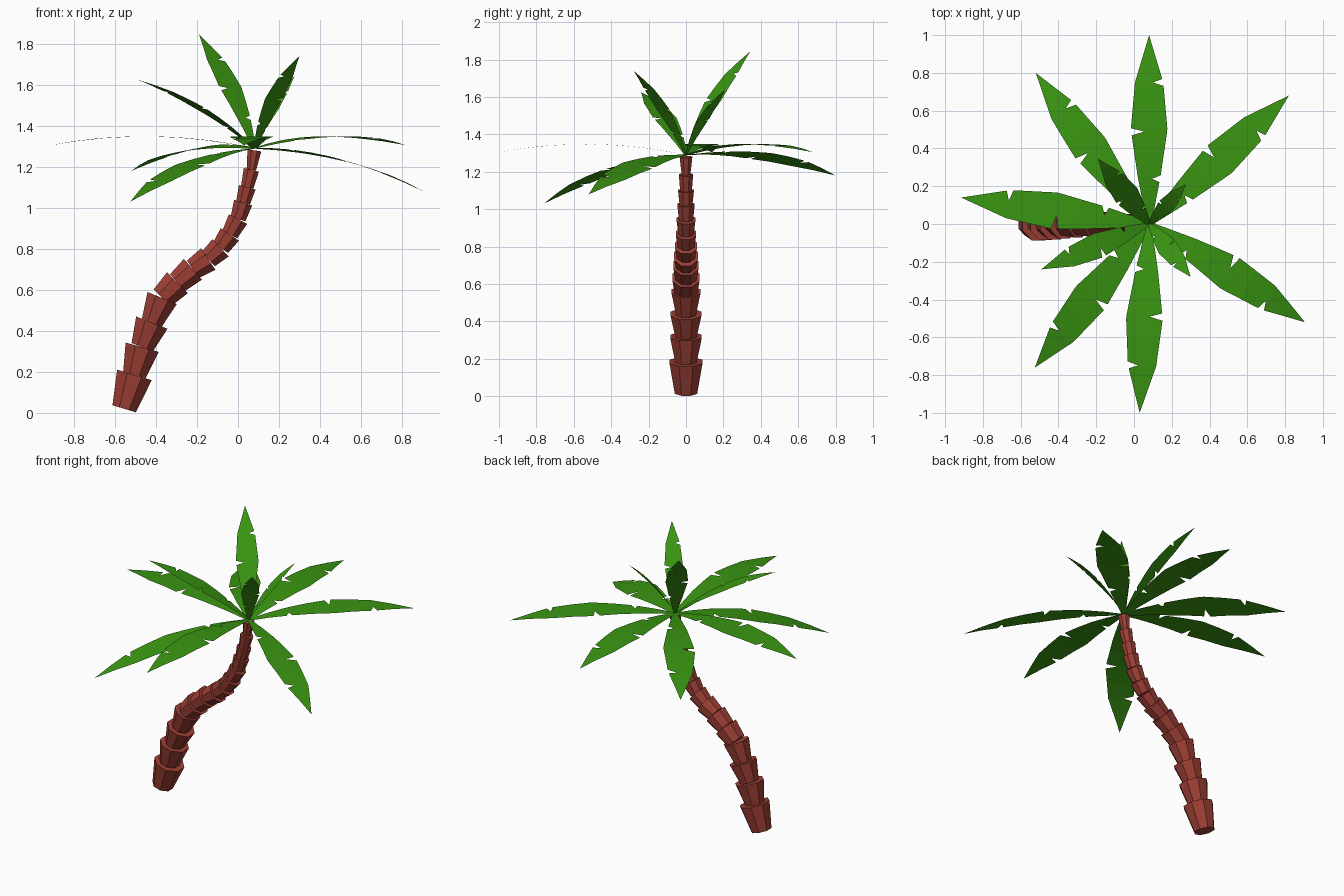
import bpy, bmesh, math
from mathutils import Vector

if "Cube" in bpy.data.objects:
    bpy.data.objects.remove(bpy.data.objects["Cube"])


def material(name, rgb):
    m = bpy.data.materials.new(name)
    m.diffuse_color = (*rgb, 1)
    m.use_nodes = True
    m.node_tree.nodes["Principled BSDF"].inputs["Base Color"].default_value = m.diffuse_color
    return m


def finish(bm, name, mat):
    me = bpy.data.meshes.new(name)
    bm.normal_update()
    bm.to_mesh(me)
    bm.free()
    ob = bpy.data.objects.new(name, me)
    bpy.context.collection.objects.link(ob)
    me.materials.append(mat)


bark = material("bark", (0.34, 0.05, 0.035))
green = material("leaf_green", (0.042, 0.305, 0.006))

# Trunk: stacked octagonal cups (x, z, top radius) following the bend
PATH = [(-0.555, 0.02, 0), (-0.505, 0.185, .088), (-0.467, 0.32, .084),
        (-0.42, 0.44, .082), (-0.37, 0.56, .077), (-0.295, 0.635, .072),
        (-0.22, 0.70, .067), (-0.145, 0.75, .063), (-0.085, 0.805, .058),
        (-0.04, 0.87, .054), (0, 0.945, .050), (0.025, 1.025, .046),
        (0.045, 1.10, .042), (0.065, 1.185, .038), (0.08, 1.28, .034)]
bm = bmesh.new()
for i, ((x0, z0, _), (x1, z1, r)) in enumerate(zip(PATH, PATH[1:])):
    a, b = Vector((x0, 0, z0)), Vector((x1, 0, z1))
    side = Vector((0, 1, 0)).cross((b - a).normalized())
    rings = []
    for p, rad in ((a, r * (0.82 if 4 <= i < 13 else 0.68)), (b, r)):
        ring = []
        for k in range(8):
            t = math.radians(22.5 + 45 * k)
            ring.append(bm.verts.new(p + rad / math.cos(math.pi / 8) *
                        (side * math.cos(t) + Vector((0, math.sin(t), 0)))))
        rings.append(ring)
    lo, hi = rings
    for k in range(8):
        n = (k + 1) % 8
        bm.faces.new((lo[k], lo[n], hi[n], hi[k]))
    bm.faces.new(hi)
    bm.faces.new(lo[::-1])
bmesh.ops.recalc_face_normals(bm, faces=bm.faces)
finish(bm, "trunk", bark)

# Leaves: thin arched blades with alternating V notches
CROWN = Vector((0.08, 0, 1.29))
WIDTH = [(0, .012), (.25, .06), (.5, .097), (.75, .075), (1, 0)]
STEPS = [0, .12, .222, .24, .258, .37, .47, .49, .508, .62, .732, .75, .768, .88, 1]
NOTCH = {.24: 1, .49: -1, .75: 1}      # +1 is the right edge looking outward


def half_width(t):
    for (t0, w0), (t1, w1) in zip(WIDTH, WIDTH[1:]):
        if t <= t1:
            return w0 + (w1 - w0) * (t - t0) / (t1 - t0)


def leaf(name, tip, roll):
    chord = Vector(tip) - CROWN
    size = chord.length
    right = chord.cross(Vector((0, 0, 1))).normalized()
    up = right.cross(chord).normalized()
    right = (right + up * roll).normalized()
    up = right.cross(chord).normalized()
    bm = bmesh.new()
    rows = []
    for t in STEPS:
        mid = CROWN + chord * t + up * (size * 0.2 * t * (1 - t))
        row = []
        for s in (-1, 0, 1):
            w = half_width(t) * size * s
            if s and NOTCH.get(t) == s:
                w *= 0.27
            row.append(bm.verts.new(mid + right * w))
        rows.append(row)
    for a, b in zip(rows, rows[1:]):
        for k in (0, 1):
            bm.faces.new((a[k], a[k + 1], b[k + 1], b[k]))
    bmesh.ops.remove_doubles(bm, verts=bm.verts, dist=1e-5)
    finish(bm, name, green)


# Tip position and roll about the leaf's own length
LEAVES = [((0.08, 1.0, 1.305), 0), ((0.82, 0.68, 1.305), 0),
          ((0.905, -0.52, 1.08), .16), ((0.03, -1.0, 1.305), 0),
          ((-0.525, -0.76, 1.03), 0), ((-0.915, 0.14, 1.305), 0),
          ((-0.52, 0.80, 1.18), .16),
          # shorter upright leaves
          ((-0.49, -0.24, 1.625), 0), ((-0.19, 0.345, 1.845), 0),
          ((0.30, -0.28, 1.74), 0), ((0.275, 0.21, 1.64), 0)]
for i, (tip, roll) in enumerate(LEAVES):
    leaf(f"leaf_{i + 1}", tip, roll)
